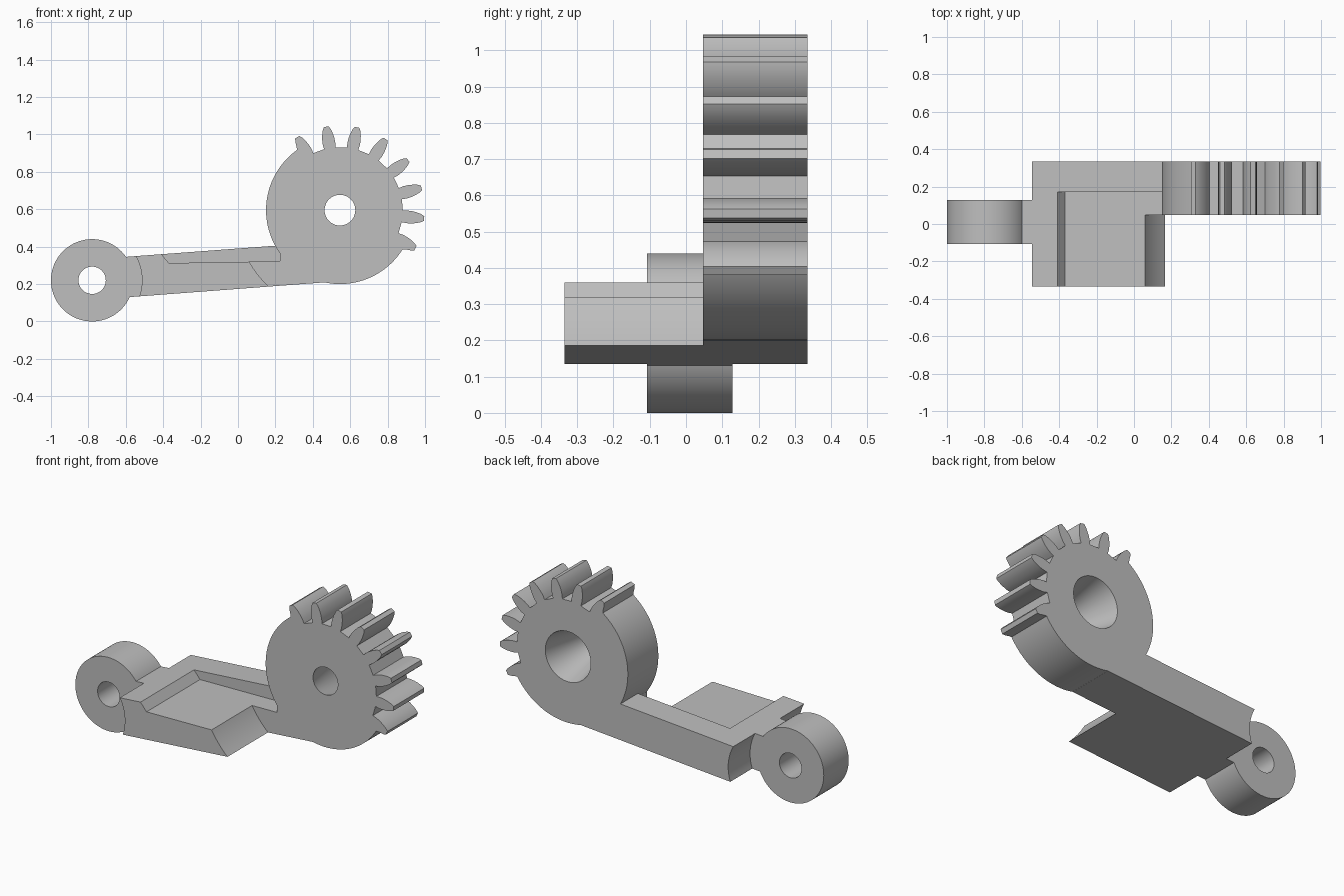
import bpy, bmesh
from math import cos, sin, radians, atan2, pi

cube = bpy.data.objects.get("Cube")
if cube:
    bpy.data.objects.remove(cube, do_unlink=True)

grey = bpy.data.materials.new("plain_grey")
grey.use_nodes = True
colour = (0.52, 0.52, 0.52, 1)
grey.diffuse_color = colour
grey.node_tree.nodes["Principled BSDF"].inputs["Base Color"].default_value = colour

GEAR = (0.545, 0.595)
EAR = (-0.78, 0.22)


def prism(name, front, back, y0, y1):
    """Loft between an x-z outline at y0 and a matching one at y1."""
    bm = bmesh.new()
    a = [bm.verts.new((x, y0, z)) for x, z in front]
    b = [bm.verts.new((x, y1, z)) for x, z in back]
    bm.faces.new(a)
    bm.faces.new(b[::-1])
    for i in range(len(a)):
        j = (i + 1) % len(a)
        bm.faces.new((a[j], a[i], b[i], b[j]))
    bmesh.ops.recalc_face_normals(bm, faces=bm.faces)
    mesh = bpy.data.meshes.new(name)
    bm.to_mesh(mesh)
    bm.free()
    mesh.materials.append(grey)
    obj = bpy.data.objects.new(name, mesh)
    bpy.context.collection.objects.link(obj)
    return obj


def slab(name, outline, y0, y1):
    return prism(name, outline, outline, y0, y1)


def arc(centre, r, start=0, end=360, steps=96):
    count = steps if end - start == 360 else steps + 1
    angles = [radians(start + (end - start) * i / steps) for i in range(count)]
    return [(centre[0] + r * cos(t), centre[1] + r * sin(t)) for t in angles]


def combine(target, other, operation):
    mod = target.modifiers.new("combine", 'BOOLEAN')
    mod.operation = operation
    mod.solver = 'EXACT'
    mod.object = other
    bpy.context.view_layer.update()
    bpy.ops.object.select_all(action='DESELECT')
    bpy.context.view_layer.objects.active = target
    target.select_set(True)
    bpy.ops.object.modifier_apply(modifier=mod.name)
    bpy.data.objects.remove(other, do_unlink=True)


# Sector gear: plain rim, then eight rounded teeth running anticlockwise
TOOTH = [(0.335, 0.031), (0.36, 0.034), (0.385, 0.033),
         (0.41, 0.029), (0.435, 0.022), (0.452, 0.013)]


def tooth_points(angle):
    side = [(r, -w) for r, w in TOOTH] + [(r, w) for r, w in reversed(TOOTH)]
    c, s = cos(radians(angle)), sin(radians(angle))
    return [(GEAR[0] + r * c - w * s, GEAR[1] + r * s + w * c) for r, w in side]


outline = arc(GEAR, 0.395, 125.5, 328)
for k in range(8):
    points = tooth_points(-26.7 + 21 * k)
    if k == 0:
        points = points[3:]
    if k == 7:
        points = points[:-3]
    outline += points
gear = slab("gear_lever", outline, 0.047, 0.335)

# Arm with a wide platform, hollowed and trimmed before joining
LOW = lambda x: 0.174 + 0.0755 * x
HIGH = lambda x: 0.39 + 0.0745 * x


def beam(x0, x1):
    return [(x0, LOW(x0)), (x1, LOW(x1)), (x1, HIGH(x1)), (x0, HIGH(x0))]


arm = slab("arm", beam(-0.63, 0.46), -0.335, 0.335)
pocket = [(-0.37, 0.312), (0.225, 0.322), (0.225, 0.6), (-0.61, 0.6)]
combine(arm, slab("pocket_cutter", pocket, -0.5, 0.17), 'DIFFERENCE')
combine(arm, slab("ear_clearance", arc(EAR, 0.267), -0.5, 0.5), 'DIFFERENCE')
combine(arm, slab("gear_clearance", arc(GEAR, 0.558), -0.5, 0.047), 'DIFFERENCE')

# Pivot ear and its neck
ear = slab("ear", arc(EAR, 0.22), -0.107, 0.128)
combine(ear, slab("neck", beam(-0.66, -0.5), -0.107, 0.128), 'UNION')
combine(ear, slab("ear_bore", arc(EAR, 0.073), -0.5, 0.5), 'DIFFERENCE')

# Join the parts and cut the tapered gear bore
combine(gear, arm, 'UNION')
combine(gear, ear, 'UNION')
taper = 0.068 / 0.288
bore = prism("gear_bore", arc(GEAR, 0.082 - 0.03 * taper),
             arc(GEAR, 0.15 + 0.03 * taper), 0.017, 0.365)
combine(gear, bore, 'DIFFERENCE')

bpy.ops.object.select_all(action='DESELECT')
gear.select_set(True)
bpy.context.view_layer.objects.active = gear
bpy.ops.object.shade_smooth_by_angle(angle=radians(25))
